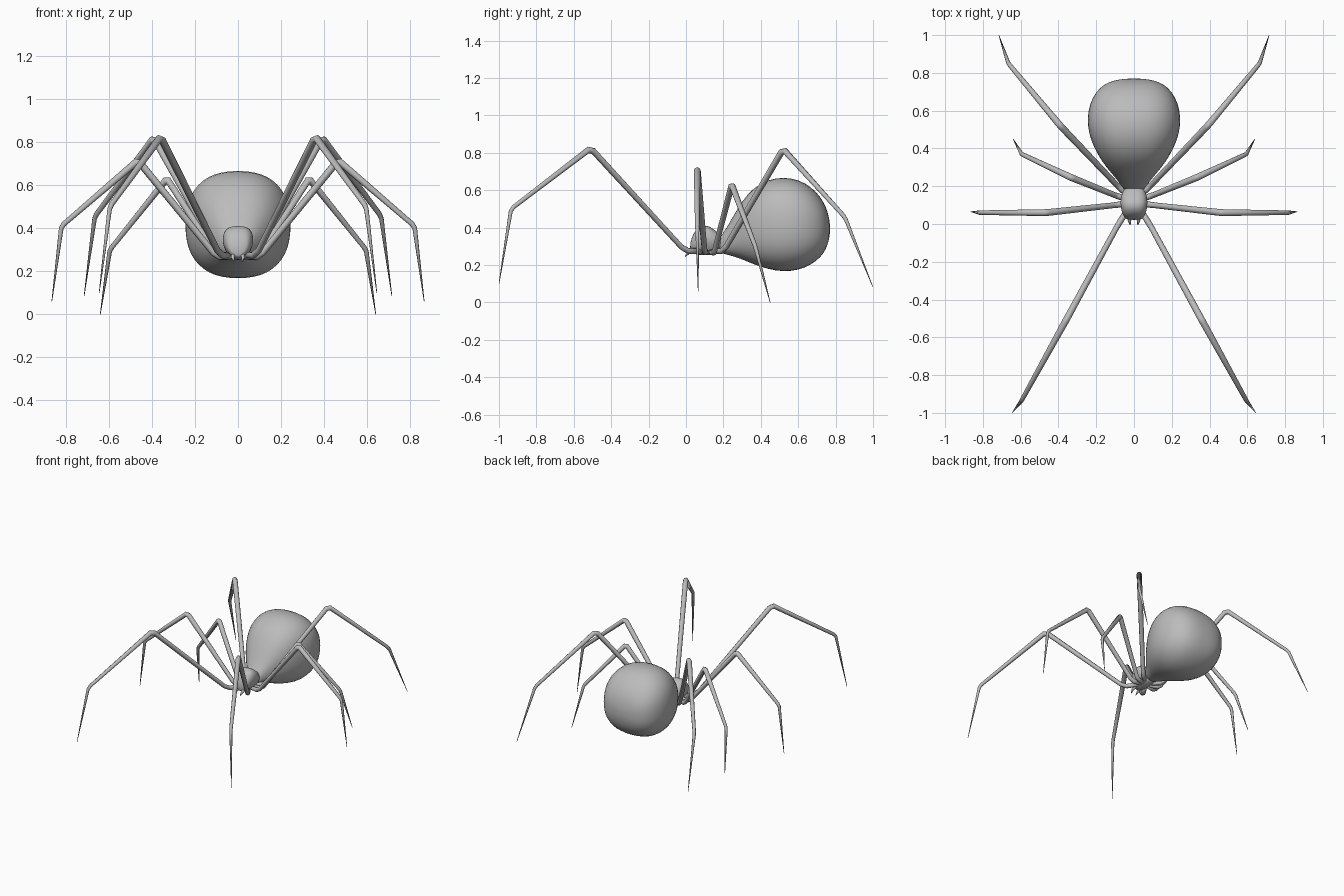
import bpy, bmesh
from math import pi, cos, sin, copysign
from mathutils import Vector

if "Cube" in bpy.data.objects:
    bpy.data.objects.remove(bpy.data.objects["Cube"])

grey = bpy.data.materials.new("plain grey")
grey.use_nodes = True
colour = (0.5, 0.5, 0.5, 1)
grey.diffuse_color = colour
grey.node_tree.nodes["Principled BSDF"].inputs["Base Color"].default_value = colour


def skin_rings(name, rings, smooth_levels=0, mirror=False):
    """Join a row of point rings into a closed, smooth tube."""
    bm = bmesh.new()
    loops = [[bm.verts.new(p) for p in ring] for ring in rings]
    n = len(loops[0])
    for a, b in zip(loops, loops[1:]):
        for i in range(n):
            j = (i + 1) % n
            bm.faces.new((a[i], a[j], b[j], b[i]))
    bm.faces.new(loops[0])
    bm.faces.new(loops[-1])
    bmesh.ops.recalc_face_normals(bm, faces=bm.faces)
    mesh = bpy.data.meshes.new(name)
    bm.to_mesh(mesh)
    bm.free()
    mesh.materials.append(grey)
    mesh.shade_smooth()
    obj = bpy.data.objects.new(name, mesh)
    bpy.context.collection.objects.link(obj)
    if mirror:
        obj.modifiers.new("mirror", "MIRROR").use_mirror_merge = False
    if smooth_levels:
        sub = obj.modifiers.new("smooth", "SUBSURF")
        sub.levels = sub.render_levels = smooth_levels
    return obj


def section(y, half_width, bottom, top, power, taper=0.0, n=24):
    """Rounded-box section across the body; taper narrows the underside."""
    ring = []
    for i in range(n):
        a = 2 * pi * i / n
        u = copysign(abs(cos(a)) ** (2 / power), cos(a))
        v = copysign(abs(sin(a)) ** (2 / power), sin(a))
        x = half_width * u * (1 + taper * min(v, 0))
        ring.append(Vector((x, y, (top + bottom) / 2 + v * (top - bottom) / 2)))
    return ring


def limb(name, points, radii, n=8):
    """Tapered tube along a jointed path, mirrored to the other side."""
    pts = [Vector(p) for p in points]
    rings = []
    for i, (p, r) in enumerate(zip(pts, radii)):
        before = (p - pts[i - 1]).normalized() if i else Vector()
        after = (pts[i + 1] - p).normalized() if i < len(pts) - 1 else Vector()
        along = (before + after).normalized()
        side = along.cross(Vector((0, 0, 1))).normalized()
        up = side.cross(along)
        rings.append([p + r * (side * cos(2 * pi * k / n) + up * sin(2 * pi * k / n))
                      for k in range(n)])
    return skin_rings(name, rings, mirror=True)


# Abdomen: y, half width, bottom, top
abdomen = [(0.17, 0.045, 0.27, 0.34), (0.20, 0.065, 0.26, 0.37), (0.24, 0.095, 0.25, 0.44),
           (0.30, 0.148, 0.23, 0.545), (0.36, 0.19, 0.203, 0.615), (0.44, 0.23, 0.175, 0.66),
           (0.52, 0.249, 0.162, 0.672), (0.60, 0.246, 0.17, 0.66), (0.67, 0.222, 0.2, 0.62),
           (0.72, 0.185, 0.24, 0.565), (0.75, 0.14, 0.285, 0.51), (0.765, 0.085, 0.335, 0.455),
           (0.77, 0.03, 0.375, 0.415)]
skin_rings("abdomen", [section(*s, 2.4) for s in abdomen], 1)

# Head and thorax
thorax = [(0.022, 0.025, 0.275, 0.31), (0.028, 0.045, 0.265, 0.34), (0.045, 0.058, 0.258, 0.38),
          (0.075, 0.069, 0.253, 0.408), (0.11, 0.073, 0.252, 0.415), (0.145, 0.07, 0.254, 0.395),
          (0.175, 0.06, 0.26, 0.37), (0.20, 0.04, 0.275, 0.345)]
skin_rings("head_and_thorax", [section(*s, 2.8, 0.35) for s in thorax], 1)

# Fangs
limb("fangs", [(0.022, 0.05, 0.275), (0.024, 0.015, 0.268), (0.02, -0.005, 0.245)],
     [0.012, 0.009, 0.002])

# Legs: body socket, hip, knee, ankle, tip
legs = {
    "front_legs": [(0.03, 0.08, 0.275), (0.085, -0.005, 0.275), (0.36, -0.51, 0.825),
                   (0.595, -0.935, 0.5), (0.645, -1.0, 0.1)],
    "second_legs": [(0.03, 0.11, 0.27), (0.1, 0.1, 0.268), (0.465, 0.06, 0.715),
                    (0.82, 0.06, 0.41), (0.865, 0.065, 0.06)],
    "third_legs": [(0.03, 0.13, 0.27), (0.095, 0.15, 0.265), (0.33, 0.245, 0.63),
                   (0.595, 0.37, 0.3), (0.64, 0.45, 0.0)],
    "rear_legs": [(0.03, 0.15, 0.275), (0.085, 0.2, 0.275), (0.39, 0.52, 0.82),
                  (0.665, 0.85, 0.455), (0.715, 0.998, 0.085)],
}
for name, (socket, hip, knee, ankle, tip) in legs.items():
    h, k, a = Vector(hip), Vector(knee), Vector(ankle)
    path = [socket, h.lerp(Vector(socket), 0.2), h.lerp(k, 0.04), k.lerp(h, 0.03),
            k.lerp(a, 0.03), a.lerp(k, 0.03), a.lerp(Vector(tip), 0.03), tip]
    limb(name, path, [0.015, 0.016, 0.015, 0.018, 0.018, 0.012, 0.011, 0.0015])
